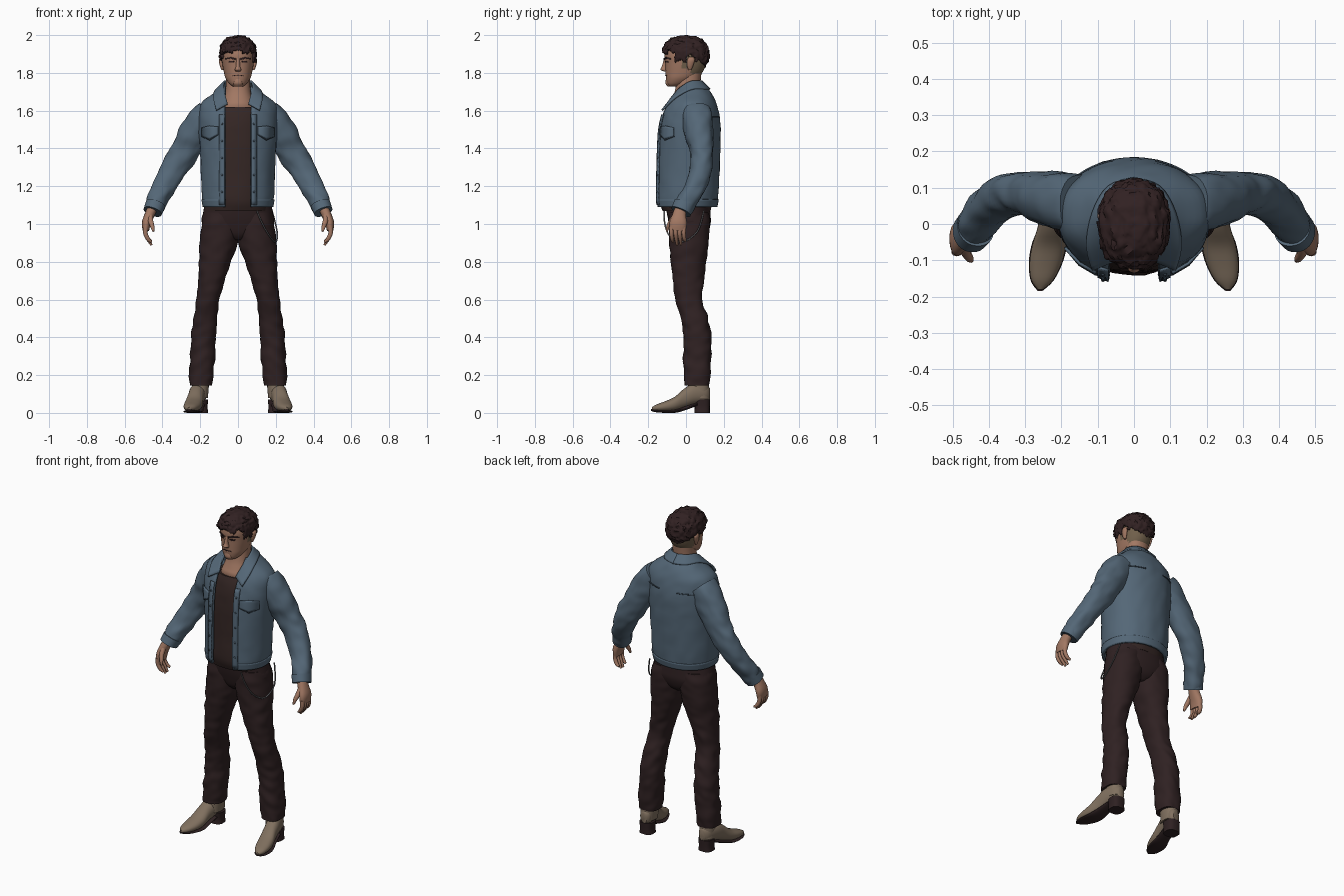
import bpy, bmesh, math
from mathutils import Vector, noise

if "Cube" in bpy.data.objects:
    bpy.data.objects.remove(bpy.data.objects["Cube"])


def material(name, *rgb):
    m = bpy.data.materials.new(name)
    m.diffuse_color = (*[(c / 255 / 12.92 if c < 11 else ((c / 255 + .055) / 1.055) ** 2.4) for c in rgb], 1)
    m.use_nodes = True
    m.node_tree.nodes["Principled BSDF"].inputs["Base Color"].default_value = m.diffuse_color
    return m


DENIM = material("denim_blue", 84, 103, 119)
SEAM = material("dark_denim", 66, 82, 96)
SHIRT = material("shirt_brown", 52, 38, 36)
PANTS = material("trouser_brown", 47, 33, 34)
BOOT = material("boot_tan", 128, 112, 95)
SOLE = material("sole_dark", 46, 33, 34)
SKIN = material("skin", 162, 120, 99)
HAIR = material("hair_dark", 49, 33, 34)
CROP = material("cropped_hair", 114, 97, 76)
METAL = material("grey_metal", 95, 95, 98)


def finish(name, bm, mats, mirror=False, thick=0.0, recalc=True):
    if recalc:
        bmesh.ops.recalc_face_normals(bm, faces=bm.faces)
    me = bpy.data.meshes.new(name)
    bm.to_mesh(me)
    bm.free()
    for m in mats:
        me.materials.append(m)
    me.shade_smooth()
    me.set_sharp_from_angle(angle=math.radians(45))
    ob = bpy.data.objects.new(name, me)
    bpy.context.collection.objects.link(ob)
    if thick:
        s = ob.modifiers.new("thickness", 'SOLIDIFY')
        s.thickness = thick
        s.offset = -1
    if mirror:
        ob.modifiers.new("mirror", 'MIRROR').use_mirror_merge = False
    return ob


def dense(rings, k=4):
    """Smoothly interpolate rings (Catmull-Rom)."""
    out = []
    for i in range(len(rings) - 1):
        p = [rings[max(0, min(len(rings) - 1, i + j))] for j in (-1, 0, 1, 2)]
        for s in range(k):
            t = s / k
            out.append(tuple(.5 * (2 * b + (c - a) * t + (2 * a - 5 * b + 4 * c - d) * t * t
                                   + (3 * b - a - 3 * c + d) * t ** 3) for a, b, c, d in zip(*p)))
    return out + [tuple(rings[-1])]


def box_ring(z, x0, x1, y0, y1):
    return ((x0 + x1) / 2, (y0 + y1) / 2, z, (x1 - x0) / 2, (y1 - y0) / 2)


def body(rows):
    return [box_ring(z, -rx, rx, y0, y1) for z, rx, y0, y1 in rows]


def loft(name, rings, mat, axes='xy', n=28, p=2.2, k=4, gap=0, wrinkle=0, mirror=False, thick=0, bm=None):
    """Skin superellipse rings (x, y, z, a, b); gap leaves the front open."""
    rings = dense(rings, k)
    own = bm is None
    bm = bm or bmesh.new()
    grid = []
    for i, (x, y, z, a, b) in enumerate(rings):
        u, v = Vector((1, 0, 0)), Vector((0, 1, 0) if axes == 'xy' else (0, 0, 1))
        if axes == 'path':
            t = (Vector(rings[min(i + 1, len(rings) - 1)][:3]) - Vector(rings[max(i - 1, 0)][:3])).normalized()
            u = Vector((0, 1, 0)).cross(t).normalized()
            v = t.cross(u)
        g = math.pi / 2 - math.acos(min(.95, (gap / a) ** (p / 2))) if gap else 0
        row = []
        for j in range(n + (1 if gap else 0)):
            th = -math.pi / 2 + g + (2 * math.pi - 2 * g) * j / n
            c, s = math.cos(th), math.sin(th)
            off = u * (a * math.copysign(abs(c) ** (2 / p), c)) + v * (b * math.copysign(abs(s) ** (2 / p), s))
            co = Vector((x, y, z)) + off
            if wrinkle:
                co += off.normalized() * wrinkle * noise.noise(Vector((co.x * 18, co.y * 18, co.z * 22 + co.x * 12)))
            row.append(bm.verts.new(co))
        grid.append(row)
    m = len(grid[0])
    for r, q in zip(grid, grid[1:]):
        for j in range(m - 1 if gap else m):
            bm.faces.new((r[j], r[(j + 1) % m], q[(j + 1) % m], q[j]))
    if not gap:
        bm.faces.new(grid[0][::-1])
        bm.faces.new(grid[-1])
    return finish(name, bm, [mat], mirror, thick, not gap) if own else bm


def front(rings, p=2.2, side=-1):
    """Return y on a lofted surface at given x, z."""
    rr = dense(rings)

    def f(x, z):
        for r, q in zip(rr, rr[1:]):
            if r[2] <= z <= q[2]:
                t = (z - r[2]) / (q[2] - r[2])
                _, cy, _, a, b = [m + (o - m) * t for m, o in zip(r, q)]
                return cy + side * b * max(0, 1 - (abs(x) / a) ** p) ** (1 / p)
        return 0
    return f


def strip(name, top, bottom, mat, surf=None, lift=-.005, thick=.006, seg=6):
    """Plate between two polylines, laid on a surface if one is given; mirrored."""
    bm = bmesh.new()
    top, bottom = dense(top, 4 if not surf else 1), dense(bottom, 4 if not surf else 1)
    grid = []
    for i in range(seg + 1):
        row = []
        for a, b in zip(top, bottom):
            c = [m + (o - m) * i / seg for m, o in zip(a, b)]
            row.append(bm.verts.new((c[0], surf(c[0], c[1]) + lift, c[1]) if surf else c))
        grid.append(row)
    for r, q in zip(grid, grid[1:]):
        for j in range(len(r) - 1):
            bm.faces.new((r[j], q[j], q[j + 1], r[j + 1]))
    ob = finish(name, bm, [mat], True, thick, False)
    ob.modifiers["thickness"].offset = 0
    return ob


# Jacket body, open at the front
torso = body([(1.09, .183, -.157, .162), (1.13, .19, -.162, .17), (1.25, .195, -.16, .176),
              (1.40, .203, -.155, .182), (1.50, .21, -.148, .183), (1.58, .211, -.13, .176),
              (1.64, .196, -.102, .16), (1.69, .135, -.075, .137), (1.73, .088, -.055, .105)])
loft("jacket_body", torso, DENIM, n=56, p=2.1, gap=.07, wrinkle=.004, thick=.012)
chest, back = front(torso, 2.1), front(torso, 2.1, 1)
loft("jacket_waistband", [(x, y, z, a + .004, b + .004) for x, y, z, a, b in dense(torso[:2])],
     DENIM, n=56, p=2.1, k=1, gap=.07, thick=.008)
strip("jacket_placket", [(.07, 1.58), (.10, 1.58)], [(.07, 1.10), (.10, 1.10)], DENIM, chest, seg=20)
strip("pocket_flap", [(.105, 1.515), (.15, 1.52), (.19, 1.51)], [(.105, 1.475), (.15, 1.448), (.19, 1.465)],
      DENIM, chest, -.008, .008)
strip("pocket_flap_edge", [(.105, 1.477), (.15, 1.45), (.19, 1.467)],
      [(.105, 1.472), (.15, 1.443), (.19, 1.462)], SEAM, chest, -.007, .008, 1)
xs = [.06 + .11 * i / 8 for i in range(9)]
strip("back_yoke_seam", [(x, 1.568) for x in xs], [(x, 1.563) for x in xs], SEAM, back, .002, .004, 1)
bm = bmesh.new()
for z in (1.17, 1.26, 1.35, 1.44, 1.53):
    made = bmesh.ops.create_uvsphere(bm, u_segments=8, v_segments=6, radius=.006)
    bmesh.ops.translate(bm, verts=made["verts"], vec=(.085, chest(.085, z) - .007, z))
finish("jacket_buttons", bm, [SEAM], True)

# Folded collar
strip("collar", [(0, .082, 1.755), (.05, .065, 1.757), (.075, .015, 1.75), (.072, -.045, 1.705), (.055, -.1, 1.635)],
      [(0, .126, 1.712), (.07, .102, 1.713), (.113, .03, 1.712), (.13, -.058, 1.668), (.115, -.126, 1.602)],
      DENIM, thick=.011)

# Sleeves
loft("sleeve", [(.145, .057, 1.583, .08, .08), (.185, .06, 1.54, .09, .083), (.238, .073, 1.46, .083, .072),
                (.288, .083, 1.375, .075, .06), (.338, .082, 1.295, .07, .056), (.39, .052, 1.20, .06, .056),
                (.43, .005, 1.12, .053, .054), (.45, -.025, 1.07, .047, .052)],
     DENIM, 'path', k=8, wrinkle=.009, mirror=True)
loft("cuff", [(.437, -.009, 1.105, .053, .056), (.452, -.027, 1.065, .05, .055)], DENIM, 'path', k=2, mirror=True)

# Shirt
loft("shirt", body([(1.07, .165, -.125, .13), (1.13, .165, -.14, .14), (1.25, .17, -.137, .15), (1.40, .175, -.133, .15),
                    (1.50, .17, -.126, .15), (1.58, .15, -.11, .13), (1.62, .12, -.093, .11)]),
     SHIRT, n=40, wrinkle=.004)

# Trousers
loft("trouser_seat", body([(.915, .025, -.045, .075), (.945, .12, -.07, .11), (1.0, .188, -.088, .13),
                           (1.05, .186, -.1, .13), (1.13, .172, -.112, .125)]), PANTS, n=40)
loft("trouser_leg", [box_ring(*r) for r in (
    (.145, .138, .256, -.012, .125), (.20, .134, .26, -.014, .132), (.30, .122, .253, -.014, .134),
    (.40, .118, .246, -.013, .134), (.50, .108, .236, -.03, .115), (.60, .099, .221, -.056, .088),
    (.70, .07, .211, -.07, .095), (.80, .036, .206, -.08, .106), (.90, .002, .201, -.087, .12),
    (1.0, -.01, .193, -.092, .128), (1.06, .0, .18, -.09, .12))], PANTS, k=8, wrinkle=.008, mirror=True)
loft("pocket_chain", [(.10, -.115, 1.07, .004, .004), (.13, -.112, 1.0, .004, .004), (.168, -.085, .935, .004, .004),
                      (.2, -.02, .905, .004, .004), (.207, .06, .96, .004, .004), (.18, .095, 1.07, .004, .004)],
     METAL, 'path', n=8)


# Boots
def foot(rows):
    return [(.2 + (.11 - y) * .2, y, (z0 + z1) / 2, w, (z1 - z0) / 2) for y, w, z0, z1 in rows]


loft("boot_foot", foot([(.127, .018, .07, .13), (.105, .036, .055, .15), (.04, .043, .045, .155), (-.01, .042, .025, .128),
                        (-.06, .047, .01, .085), (-.11, .044, .007, .062), (-.155, .03, .01, .045), (-.181, .007, .014, .03)]),
     BOOT, 'xz', mirror=True)
loft("boot_shaft", [box_ring(*r) for r in ((.08, .16, .245, .01, .125), (.13, .155, .245, .012, .122),
                                          (.165, .155, .243, .01, .12))], BOOT, mirror=True)
loft("boot_sole", foot([(.06, .036, .038, .056), (-.01, .041, .012, .034), (-.06, .049, 0, .018), (-.11, .046, 0, .014),
                        (-.157, .031, .003, .016), (-.184, .007, .01, .02)]), SOLE, 'xz', mirror=True)
loft("boot_heel", [(.2, .085, 0, .042, .041), (.2, .086, .03, .039, .04), (.2, .085, .07, .042, .043)],
     SOLE, p=2.8, mirror=True)

# Hands
bm = loft("palm", [(.452, -.028, 1.085, .026, .03), (.47, -.036, 1.045, .026, .037), (.485, -.041, 1.005, .024, .046),
                   (.488, -.045, .965, .017, .043)], SKIN, 'path', n=16, bm=bmesh.new())
for y, tip in ((-.077, .905), (-.055, .888), (-.034, .89), (-.012, .91)):
    loft("finger", [(.488, y, .985, .014, .012), (.49, y, .95, .012, .011), (.476, y + .004, .92, .011, .01),
                    (.458, y + .008, tip, .006, .006)], SKIN, 'path', n=10, bm=bm)
loft("thumb", [(.465, -.055, 1.05, .014, .013), (.462, -.08, 1.015, .014, .012), (.453, -.095, .985, .011, .01),
               (.448, -.102, .96, .005, .005)], SKIN, 'path', n=10, bm=bm)
finish("hand", bm, [SKIN], True)

# Neck and head
loft("neck", body([(1.58, .11, -.08, .1), (1.63, .092, -.086, .088), (1.66, .08, -.075, .08), (1.70, .068, -.06, .075),
                   (1.75, .064, -.05, .077), (1.80, .064, -.04, .082)]), SKIN)
skull = body([(1.728, .026, -.09, -.04), (1.742, .046, -.101, .0), (1.77, .065, -.106, .05), (1.80, .074, -.108, .085),
              (1.85, .083, -.11, .107), (1.90, .086, -.113, .112), (1.95, .075, -.095, .105), (1.985, .035, -.05, .06)])
head = loft("head", skull, SKIN, n=40)
head.data.materials.append(CROP)
for f in head.data.polygons:
    c = f.center
    if c.z > 1.775 and c.y > (.03 if c.z < 1.83 else -.02):
        f.material_index = 1
face = front(skull)
loft("nose", [(0, -.106, 1.807, .012, .01), (0, -.117, 1.817, .018, .018), (0, -.113, 1.835, .011, .015),
              (0, -.107, 1.875, .009, .009)], SKIN, n=14)
loft("chin", [(0, -.085, 1.728, .018, .012), (0, -.092, 1.745, .024, .017), (0, -.092, 1.768, .02, .014)], SKIN, n=14)
loft("ear", [(.082, .02, 1.815, .006, .008), (.087, .022, 1.84, .01, .017), (.09, .027, 1.87, .011, .02),
             (.085, .027, 1.885, .005, .01)], SKIN, n=12, mirror=True)
strip("eyebrow", [(.014, 1.877), (.04, 1.884), (.066, 1.877)], [(.014, 1.869), (.04, 1.876), (.066, 1.871)],
      HAIR, face, -.004)
strip("eye", [(.02, 1.861), (.035, 1.864), (.05, 1.86)], [(.02, 1.857), (.035, 1.854), (.05, 1.856)],
      HAIR, face, -.001, .004)
strip("mouth", [(0, 1.789), (.016, 1.789), (.028, 1.786)], [(0, 1.785), (.016, 1.785), (.028, 1.784)],
      HAIR, face, -.001, .004)

# Tousled hair cap, with an uneven edge that drops at the temples and the back
bm = bmesh.new()
bmesh.ops.create_icosphere(bm, subdivisions=5, radius=1)
for v in bm.verts:
    c = [math.copysign(abs(k) ** .85, k) for k in v.co]
    clump = 1 + .08 * noise.noise(v.co * 5) + .05 * noise.noise(v.co * 11)
    v.co = Vector((c[0] * .098, c[1] * .124, c[2] * .099)) * clump + Vector((0, -.002, 1.897))


def hairline(c):
    edge = 1.905 - max(0, c.y) * .75 + .03 * noise.noise(c * 35)
    return edge - (.04 if abs(c.x) > .07 and -.06 < c.y < .0 else 0)


centres = [(f, f.calc_center_median()) for f in bm.faces]
bmesh.ops.delete(bm, geom=[f for f, c in centres if c.z < hairline(c)], context='FACES')
top = max(v.co.z for v in bm.verts)
for v in bm.verts:
    v.co.z += (2.0 - top) * max(0, min(1, (v.co.z - 1.85) / .1))
finish("hair", bm, [HAIR], thick=.02, recalc=False)
